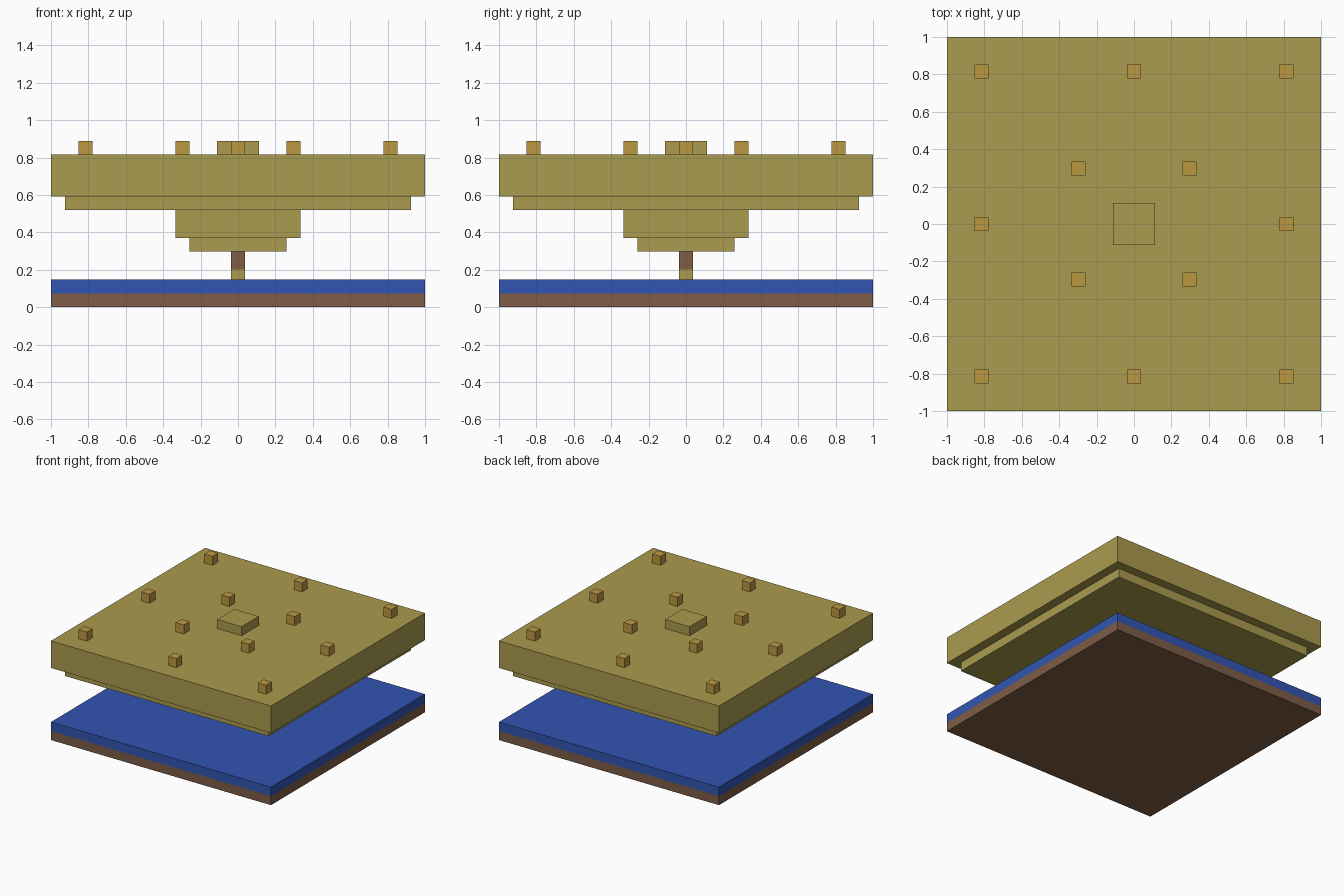
import bpy

cube = bpy.data.objects.get("Cube")
if cube:
    bpy.data.objects.remove(cube, do_unlink=True)

U = 2 / 54  # one building unit


def material(name, rgb):
    linear = [((c / 255 + 0.055) / 1.055) ** 2.4 for c in rgb] + [1]
    mat = bpy.data.materials.new(name)
    mat.use_nodes = True
    mat.diffuse_color = linear
    mat.node_tree.nodes["Principled BSDF"].inputs["Base Color"].default_value = linear
    return mat


olive = material("olive", (170, 155, 78))
gold = material("gold", (187, 153, 65))
blue = material("blue", (50, 85, 178))
brown = material("brown", (125, 93, 70))


def block(name, half, bottom, top, mat, x=0, y=0):
    """Square block, measured in building units."""
    bpy.ops.mesh.primitive_cube_add(size=1, location=(x * U, y * U, (bottom + top) / 2 * U))
    obj = bpy.context.object
    obj.name = name
    obj.scale = (2 * half * U, 2 * half * U, (top - bottom) * U)
    bpy.ops.object.transform_apply(location=False, rotation=False, scale=True)
    obj.data.materials.append(mat)


# Ground slab with water on it
block("ground_slab", 27, 0, 2, brown)
block("water_layer", 27, 2, 4, blue)

# Central post
block("post_foot", 1, 4, 5.4, olive)
block("post", 1, 5.4, 8, brown)

# Stepped platform, widening upwards
block("lower_step", 7, 8, 10, olive)
block("upper_step", 9, 10, 14, olive)
block("platform_lip", 25, 14, 16, olive)
block("platform", 27, 16, 22, olive)
block("centre_block", 3, 22, 24, olive)

# Outer ring of eight pegs and inner ring of four
for i in (-1, 0, 1):
    for j in (-1, 0, 1):
        if i or j:
            block("outer_peg", 1, 22, 24, gold, i * 22, j * 22)
        if i and j:
            block("inner_peg", 1, 22, 24, gold, i * 8, j * 8)
